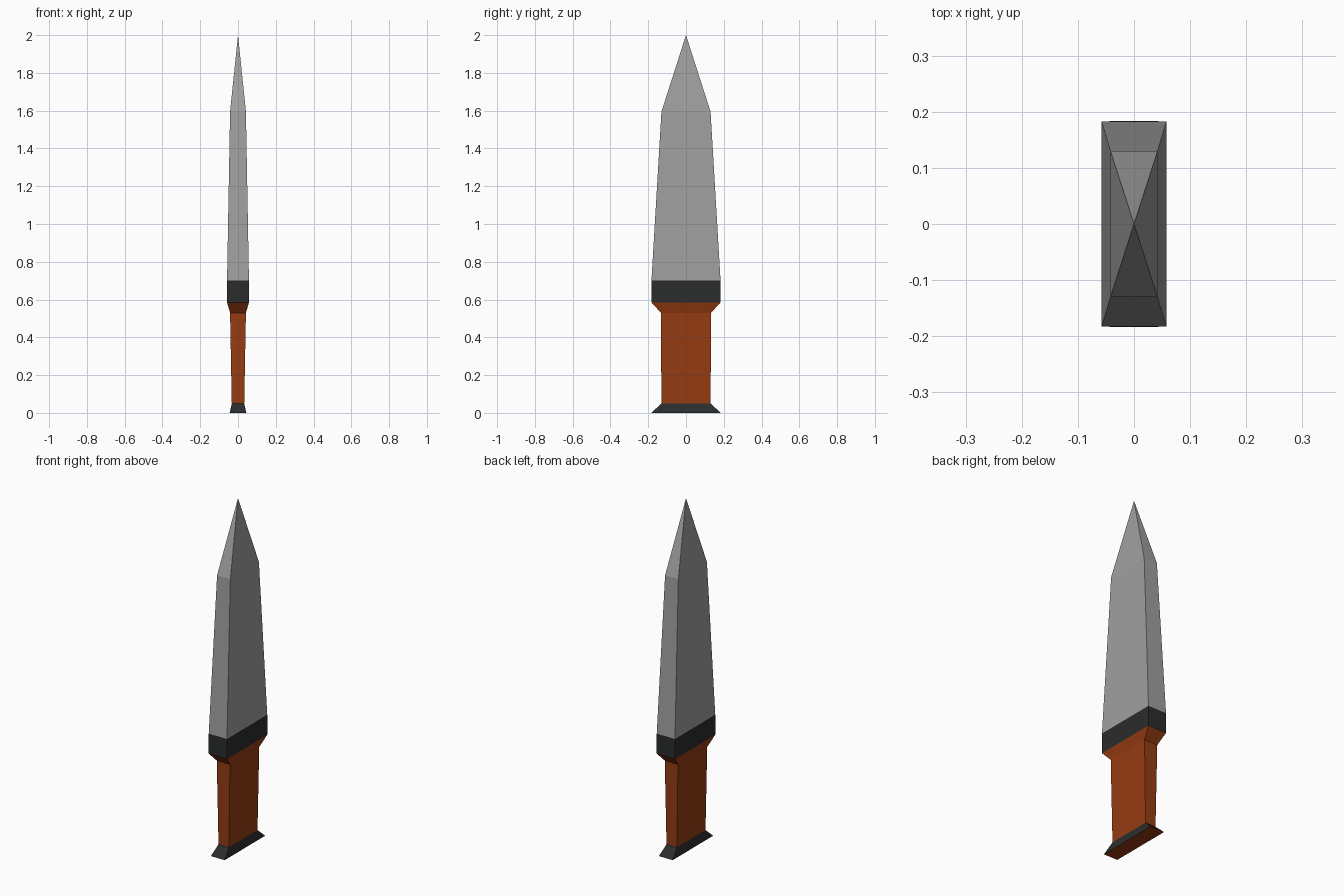
import bpy, bmesh

if "Cube" in bpy.data.objects:
    bpy.data.objects.remove(bpy.data.objects["Cube"])


def material(name, rgb):
    mat = bpy.data.materials.new(name)
    mat.diffuse_color = (*rgb, 1)
    mat.use_nodes = True
    mat.node_tree.nodes["Principled BSDF"].inputs["Base Color"].default_value = mat.diffuse_color
    return mat


def loft(name, sections, mat=None, tip=None, base_mat=None):
    """Flat-sided shell through (z, half_x, half_y) rectangles, low to high."""
    bm = bmesh.new()
    rings = [[bm.verts.new((sx * hx, sy * hy, z))
              for sx, sy in ((-1, -1), (1, -1), (1, 1), (-1, 1))]
             for z, hx, hy in sections]
    for low, high in zip(rings, rings[1:]):
        for i in range(4):
            j = (i + 1) % 4
            bm.faces.new((low[i], low[j], high[j], high[i]))
    if tip is not None:
        point = bm.verts.new((0, 0, tip))
        for i in range(4):
            bm.faces.new((rings[-1][i], rings[-1][(i + 1) % 4], point))
    if base_mat:
        bm.faces.new(rings[0][::-1]).material_index = 1
    mesh = bpy.data.meshes.new(name)
    bm.to_mesh(mesh)
    bm.free()
    for m in (mat, base_mat):
        if m:
            mesh.materials.append(m)
    obj = bpy.data.objects.new(name, mesh)
    bpy.context.collection.objects.link(obj)
    return obj


wood = material("wood", (0.30, 0.045, 0.006))
dark = material("dark_metal", (0.024, 0.025, 0.025))
steel = material("steel", (0.35, 0.35, 0.35))

# Shared joint sections
grip_bottom = (0.05, 0.033, 0.130)
guard_bottom = (0.585, 0.058, 0.183)
guard_top = (0.70, 0.058, 0.183)

# Flared pommel with a wooden underside
loft("pommel", [(0, 0.044, 0.184), grip_bottom], dark, base_mat=wood)
# Grip, flaring out to meet the guard
loft("grip", [grip_bottom, (0.53, 0.042, 0.133), guard_bottom], wood)
# Guard band
loft("guard", [guard_bottom, guard_top], dark)
# Tapered blade ending in a point
loft("blade", [guard_top, (1.595, 0.042, 0.130)], steel, tip=2.0)
